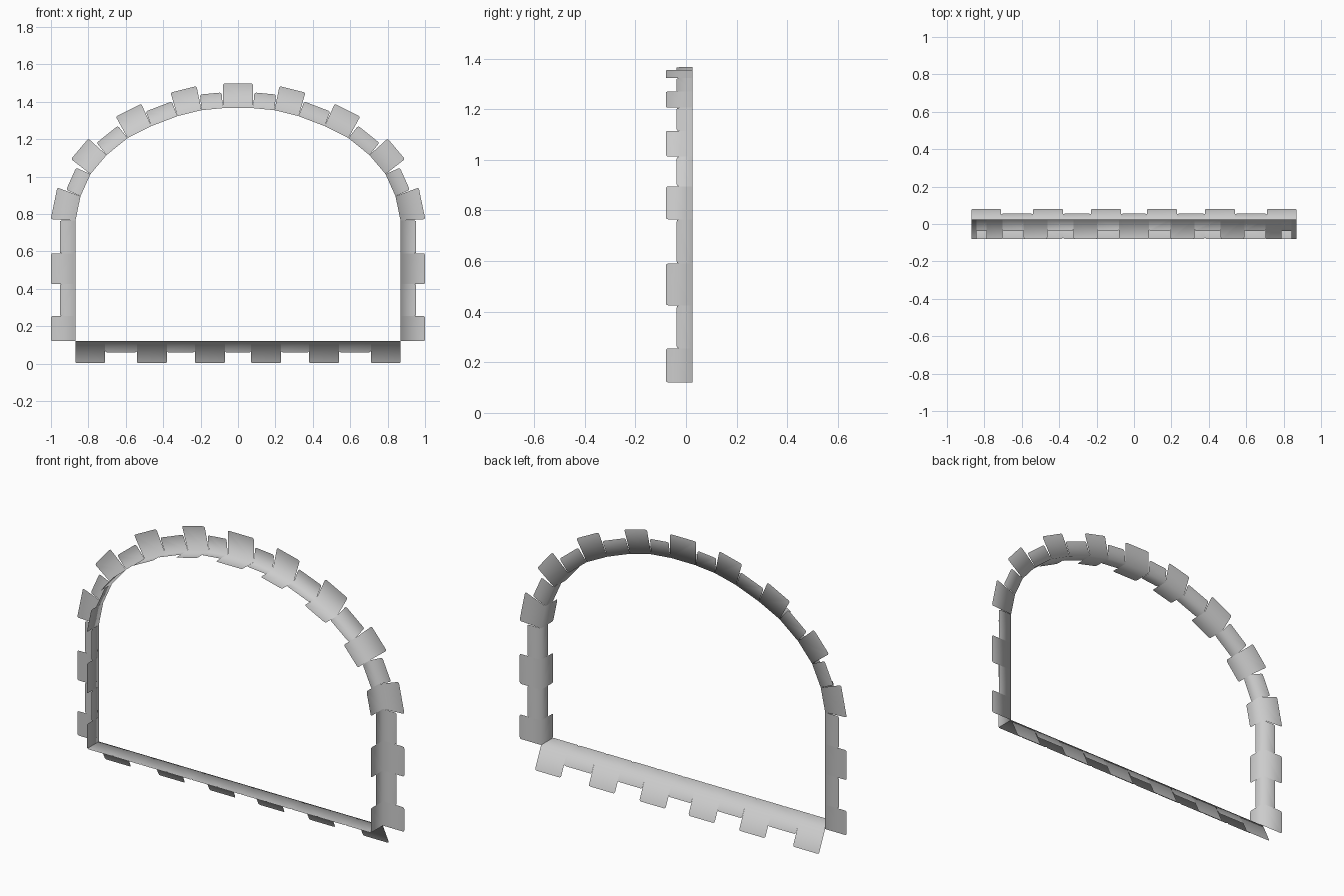
import bpy, bmesh
from mathutils import Vector

cube = bpy.data.objects.get("Cube")
if cube:
    bpy.data.objects.remove(cube)

stone = bpy.data.materials.new("pale_grey_stone")
stone.use_nodes = True
stone.diffuse_color = (0.6, 0.6, 0.6, 1)
stone.node_tree.nodes["Principled BSDF"].inputs["Base Color"].default_value = (0.6, 0.6, 0.6, 1)

FACE_Y = 0.025      # plane of the outer flange
SILL_Z = 0.12


def folded_block(name, a, b, back_y, out, flare=0.0):
    """Thin sheet folded along a-b: a reveal running to back_y and a flange along out."""
    a, b, out = Vector(a), Vector(b), Vector(out)
    along = (b - a).normalized()
    back = Vector((0, back_y - FACE_Y, 0))
    bm = bmesh.new()
    rows = [(a + back, b + back), (a, b),
            (a + out - along * flare, b + out + along * flare)]
    v = [[bm.verts.new(p) for p in row] for row in rows]
    for lo, hi in zip(v, v[1:]):
        bm.faces.new((lo[0], lo[1], hi[1], hi[0]))
    # soften the free corners of the sheet
    bmesh.ops.bevel(bm, geom=v[0] + v[2], offset=0.009, segments=2,
                    profile=0.5, affect='VERTICES')
    bm.normal_update()
    flange = max(bm.faces, key=lambda f: f.calc_center_median().y)
    if flange.normal.y < 0:
        bmesh.ops.reverse_faces(bm, faces=bm.faces[:])
    for f in bm.faces:
        f.smooth = True
    mesh = bpy.data.meshes.new(name)
    bm.to_mesh(mesh)
    bm.free()
    mesh.materials.append(stone)
    obj = bpy.data.objects.new(name, mesh)
    bpy.context.collection.objects.link(obj)


def joint_blocks(name, joints, side):
    """Alternate large and small blocks along the inner outline of one side."""
    for i, (p, q) in enumerate(zip(joints, joints[1:])):
        large = i % 2 == 0
        a = Vector((side * p[0], FACE_Y, p[1]))
        b = Vector((side * q[0], FACE_Y, q[1]))
        d = (b - a).normalized()
        normal = Vector((d.z * side, 0, -d.x * side))
        flare = 0 if abs(d.x) < 0.01 else 0.02 if abs(d.x) < 0.3 else 0.005
        folded_block(f"{name}_{'large' if large else 'small'}_{i + 1}", a, b,
                     -0.08 if large else -0.037,
                     normal * (0.131 if large else 0.084),
                     flare if large else 0.0)


# Jambs and arch, from the sill up to the keystone
jamb = [(0.869, z) for z in (SILL_Z, 0.255, 0.425, 0.59, 0.765)]
arch = [(0.842, 0.895), (0.789, 1.013), (0.703, 1.115), (0.59, 1.206),
        (0.463, 1.27), (0.324, 1.323), (0.195, 1.355), (0.08, 1.366)]
for label, side in (("left", 1), ("right", -1)):
    joint_blocks(f"{label}_surround", jamb + arch, side)

folded_block("keystone", (-0.08, FACE_Y, 1.367), (0.08, FACE_Y, 1.367),
             -0.08, (0, 0, 0.131))

# Sill with sloping drip flanges
half = [0.07, 0.23, 0.38, 0.54, 0.71, 0.869]
sill = [-x for x in reversed(half)] + half
for i, (x0, x1) in enumerate(zip(sill, sill[1:])):
    large = i % 2 == 0
    folded_block(f"sill_{'large' if large else 'small'}_{i + 1}",
                 (x0, FACE_Y, SILL_Z), (x1, FACE_Y, SILL_Z), -0.08,
                 (0, 0.055, -0.118) if large else (0, 0.03, -0.06))
